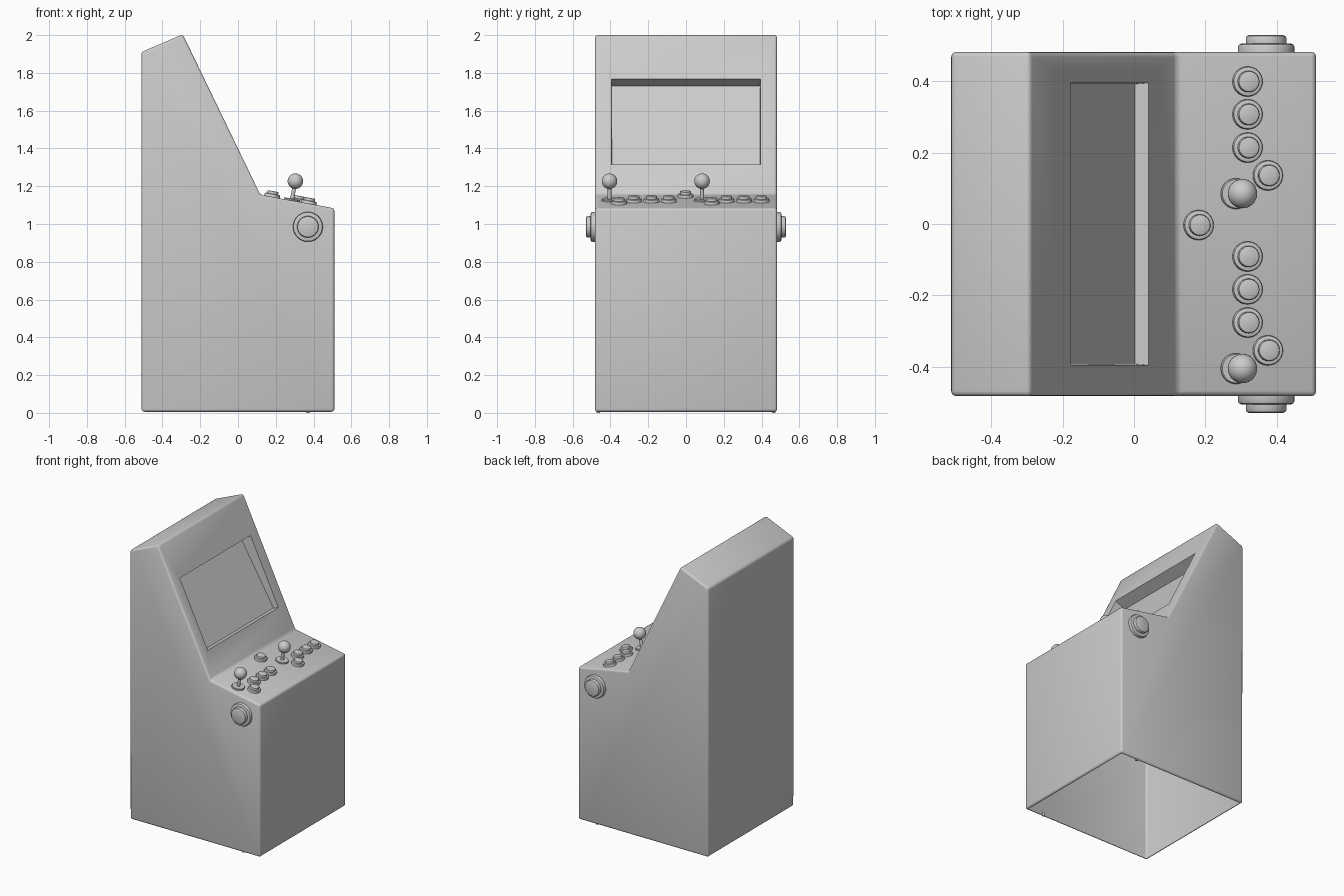
import bpy, bmesh, math
from mathutils import Vector, Matrix

if "Cube" in bpy.data.objects:
    bpy.data.objects.remove(bpy.data.objects["Cube"])

W = 0.482                                   # half width of the cabinet
P_BACK, P_FRONT = (0.118, 1.155), (0.51, 1.083)   # control panel line (x, z)
slope = (P_FRONT[1] - P_BACK[1]) / (P_FRONT[0] - P_BACK[0])
PANEL_N = Vector((-slope, 0, 1)).normalized()


def panel_point(x, y):
    return Vector((x, y, P_BACK[1] + slope * (x - P_BACK[0])))


def finish(bm, name):
    mesh = bpy.data.meshes.new(name)
    bm.to_mesh(mesh)
    bm.free()
    ob = bpy.data.objects.new(name, mesh)
    bpy.context.collection.objects.link(ob)
    bpy.ops.object.select_all(action='DESELECT')
    ob.select_set(True)
    bpy.context.view_layer.objects.active = ob
    bpy.ops.object.shade_smooth_by_angle(angle=math.radians(35))
    return ob


def lathe(name, profile, origin, axis, steps=32):
    """Revolve (radius, height) points about an axis through origin."""
    bm = bmesh.new()
    verts = [bm.verts.new((r, 0, h)) for r, h in profile]
    edges = [bm.edges.new(p) for p in zip(verts, verts[1:])]
    bmesh.ops.spin(bm, geom=verts + edges, cent=(0, 0, 0), axis=(0, 0, 1),
                   angle=math.tau, steps=steps)
    bmesh.ops.remove_doubles(bm, verts=bm.verts, dist=1e-5)
    bmesh.ops.recalc_face_normals(bm, faces=bm.faces)
    rot = Vector((0, 0, 1)).rotation_difference(axis).to_matrix().to_4x4()
    bm.transform(Matrix.Translation(origin) @ rot)
    return finish(bm, name)


def stepped(r1, h1, r2, h2, b):
    """Two stacked discs with softened rims."""
    k = b * 0.3
    return [(r1, -0.005), (r1, h1 - b), (r1 - k, h1 - k), (r1 - b, h1), (r2, h1),
            (r2, h2 - b), (r2 - k, h2 - k), (r2 - b, h2), (0, h2)]


# Cabinet: extruded side profile with rounded edges and an open bottom
outline = [(-0.51, 0.006), (0.51, 0.006), P_FRONT, P_BACK, (-0.292, 2.004), (-0.512, 1.91)]
bm = bmesh.new()
side = bm.faces.new([bm.verts.new((x, -W, z)) for x, z in outline])
ext = bmesh.ops.extrude_face_region(bm, geom=[side])
bmesh.ops.translate(bm, vec=(0, 2 * W, 0),
                    verts=[g for g in ext['geom'] if isinstance(g, bmesh.types.BMVert)])
bmesh.ops.recalc_face_normals(bm, faces=bm.faces)
bmesh.ops.bevel(bm, geom=list(bm.edges), offset=0.014, segments=3, profile=0.5,
                affect='EDGES')
bm.normal_update()
bmesh.ops.delete(bm, geom=[f for f in bm.faces if f.normal.z < -0.99], context='FACES')

# Screen recess: sunk into the sloping face, deeper at the top
slant_n = Vector((0.9, 0, 0.437))
screen = max((f for f in bm.faces if f.normal.dot(slant_n) > 0.98),
             key=lambda f: f.calc_area())


def face_x(z):
    return P_BACK[0] + (-0.292 - P_BACK[0]) * (z - P_BACK[1]) / (2.004 - P_BACK[1])


def place(face, half, low, high):
    mid = face.calc_center_median()
    for v in face.verts:
        x, z = high if v.co.z > mid.z else low
        v.co = (x, half if v.co.y > mid.y else -half, z)


bmesh.ops.inset_individual(bm, faces=[screen], thickness=0.05)
place(screen, 0.402, (face_x(1.31), 1.31), (face_x(1.775), 1.775))
rim = list(screen.edges)
bmesh.ops.inset_individual(bm, faces=[screen], thickness=0.01)
place(screen, 0.392, (0.003, 1.305), (-0.25, 1.73))
bmesh.ops.bevel(bm, geom=rim, offset=0.007, segments=2, profile=0.5, affect='EDGES')
finish(bm, 'cabinet')

# Control buttons: two player sets and a start button
button = stepped(0.042, 0.016, 0.030, 0.031, 0.006)
spots = [(0.317, 0.399), (0.317, 0.307), (0.317, 0.214), (0.374, 0.136)]
for player, dy in enumerate((0, -0.49), 1):
    for i, (x, y) in enumerate(spots, 1):
        lathe(f'player_{player}_button_{i}', button, panel_point(x, y + dy), PANEL_N)

    # Joystick: base plate, shaft and ball
    foot = panel_point(0.285, 0.085 + dy)
    lathe(f'joystick_{player}_shaft',
          [(0.043, -0.005), (0.043, 0.006), (0.040, 0.010), (0.011, 0.010), (0.009, 0.09)],
          foot, PANEL_N)
    bm = bmesh.new()
    bmesh.ops.create_uvsphere(bm, u_segments=32, v_segments=16, radius=0.041)
    bm.transform(Matrix.Translation(foot + PANEL_N * 0.104))
    finish(bm, f'joystick_{player}_ball')
lathe('start_button', button, panel_point(0.180, -0.003), PANEL_N)

# Large side buttons and small feet beneath them
for label, s in (('left', -1), ('right', 1)):
    lathe(f'{label}_side_button', stepped(0.079, 0.023, 0.057, 0.047, 0.009),
          Vector((0.37, s * W, 0.985)), Vector((0, s, 0)), 48)
    lathe(f'{label}_foot', [(0, 0), (0.007, 0), (0.009, 0.004), (0.009, 0.02), (0, 0.02)],
          Vector((0.37, s * 0.465, 0)), Vector((0, 0, 1)), 12)
